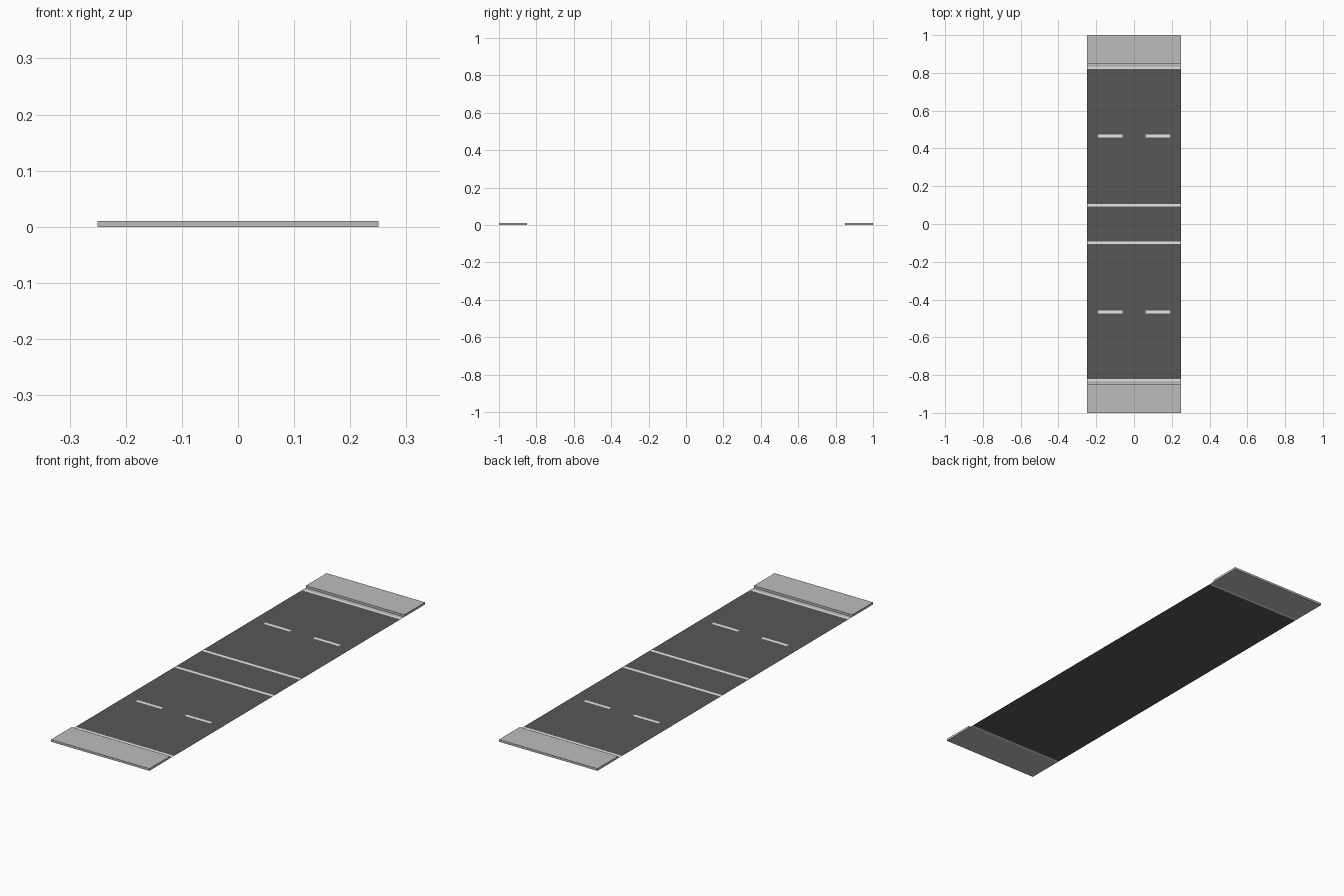
import bpy, bmesh

if "Cube" in bpy.data.objects:
    bpy.data.objects.remove(bpy.data.objects["Cube"])

HALF_W = 0.25      # half width of the tile in x
KERB = 0.85        # inner edge of the raised pavement
HEIGHT = 0.01      # pavement height
PAINT = 0.0003     # lift of painted markings above the road


def material(name, v):
    m = bpy.data.materials.new(name)
    m.diffuse_color = (v, v, v, 1.0)
    m.use_nodes = True
    m.node_tree.nodes["Principled BSDF"].inputs["Base Color"].default_value = m.diffuse_color
    return m


ASPHALT = material("dark asphalt", 0.095)
CONCRETE = material("light concrete", 0.51)
WHITE = material("white paint", 0.80)


def build(name, mat, x0, x1, y0, y1, z0, z1=None):
    """Flat rectangle at z0, or a box when z1 is given."""
    bm = bmesh.new()
    base = [bm.verts.new(p) for p in
            ((x0, y0, z0), (x1, y0, z0), (x1, y1, z0), (x0, y1, z0))]
    face = bm.faces.new(base)
    if z1 is not None:
        top = [bm.verts.new((v.co.x, v.co.y, z1)) for v in base]
        bm.faces.new(top)
        for i in range(4):
            j = (i + 1) % 4
            bm.faces.new((base[i], base[j], top[j], top[i]))
        face.normal_flip()
    mesh = bpy.data.meshes.new(name)
    bm.to_mesh(mesh)
    bm.free()
    mesh.materials.append(mat)
    obj = bpy.data.objects.new(name, mesh)
    bpy.context.collection.objects.link(obj)
    return obj


# Road surface
build("road_surface", ASPHALT, -HALF_W, HALF_W, -0.82, 0.82, 0.0)

for s, side in ((-1, "front"), (1, "back")):
    def strip(name, mat, a, b, z0, z1=None, x0=-HALF_W, x1=HALF_W):
        lo, hi = sorted((s * a, s * b))
        build(f"{side}_{name}", mat, x0, x1, lo, hi, z0, z1)

    # Raised pavement, gutter and edge line
    strip("pavement", CONCRETE, KERB, 1.0, 0.0, HEIGHT)
    strip("gutter", CONCRETE, 0.832, KERB, 0.0)
    strip("edge_line", WHITE, 0.82, 0.832, 0.0)

    # Solid centre line
    strip("centre_line", WHITE, 0.092, 0.107, PAINT)

    # Lane dashes
    for x0, x1, lr in ((-0.19, -0.06, "left"), (0.06, 0.19, "right")):
        strip(f"{lr}_lane_dash", WHITE, 0.458, 0.473, PAINT, None, x0, x1)
